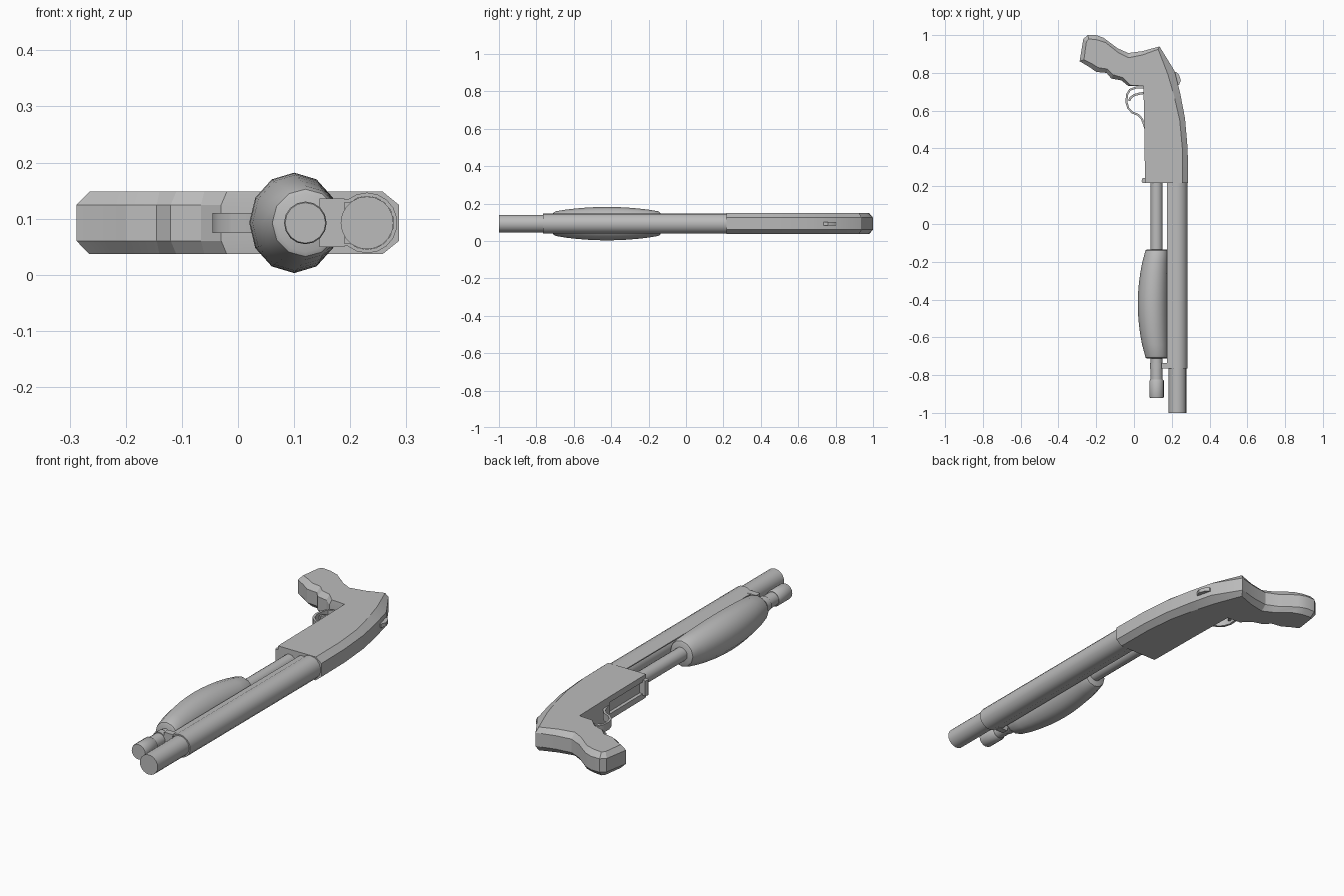
import bpy, bmesh, math
from mathutils import Vector

if "Cube" in bpy.data.objects:
    bpy.data.objects.remove(bpy.data.objects["Cube"])

ZC = 0.0925          # middle plane of the gun lying on its side
TUBE_X, BARREL_X = 0.12, 0.23

steel = bpy.data.materials.new("grey")
steel.diffuse_color = (0.5, 0.5, 0.5, 1)
steel.use_nodes = True
steel.node_tree.nodes["Principled BSDF"].inputs["Base Color"].default_value = steel.diffuse_color


def loft(name, rings, angle=35, edit=None):
    """Skin a list of equal-length rings and cap both ends."""
    bm = bmesh.new()
    vs = [[bm.verts.new(p) for p in r] for r in rings]
    n = len(vs[0])
    for a, b in zip(vs, vs[1:]):
        for i in range(n):
            j = (i + 1) % n
            bm.faces.new((a[i], a[j], b[j], b[i]))
    bm.faces.new(vs[0][::-1])
    bm.faces.new(vs[-1])
    bmesh.ops.recalc_face_normals(bm, faces=bm.faces)
    if edit:
        edit(bm)
    me = bpy.data.meshes.new(name)
    bm.to_mesh(me)
    bm.free()
    me.materials.append(steel)
    ob = bpy.data.objects.new(name, me)
    bpy.context.collection.objects.link(ob)
    bpy.ops.object.select_all(action='DESELECT')
    ob.select_set(True)
    bpy.context.view_layer.objects.active = ob
    bpy.ops.object.shade_smooth_by_angle(angle=math.radians(angle))
    return ob


def plate(name, pts, half):
    """Side profile (x, y) given a thickness about the middle plane."""
    return loft(name, [[(x, y, ZC + s * half) for x, y in pts] for s in (-1, 1)])


def turned(name, sections, sides):
    """Round part along y; sections are (y, centre x, radius x, radius z)."""
    rings = []
    for y, cx, rx, rz in sections:
        rings.append([(cx + rx * math.cos(2 * math.pi * i / sides), y,
                       ZC + rz * math.sin(2 * math.pi * i / sides)) for i in range(sides)])
    return loft(name, rings)


def ribbon(name, path, thick, half):
    """Bent strip following a path in the side profile."""
    pts = [Vector(p) for p in path]
    left, right = [], []
    for i, p in enumerate(pts):
        t = (pts[min(i + 1, len(pts) - 1)] - pts[max(i - 1, 0)]).normalized()
        nrm = Vector((-t.y, t.x)) * thick / 2
        left.append(p + nrm)
        right.append(p - nrm)
    return plate(name, [tuple(p) for p in left + right[::-1]], half)


# Receiver and pistol grip: outline x, y and its chamfered edge x, y
outline = [
    (.06, .217, .06, .217), (.287, .217, .258, .217), (.284, .40, .256, .40),
    (.27, .56, .242, .55), (.245, .69, .212, .68), (.215, .81, .18, .79),
    (.135, .94, .128, .925), (.045, .915, .045, .895), (-.03, .905, -.03, .88),
    (-.087, .93, -.08, .905), (-.16, .985, -.15, .96), (-.20, 1.0, -.195, .975),
    (-.245, 1.0, -.24, .98), (-.268, .98, -.252, .965), (-.288, .862, -.265, .87),
    (-.235, .83, -.225, .85), (-.20, .805, -.19, .828), (-.145, .80, -.14, .82),
    (-.12, .77, -.11, .79), (-.066, .76, -.06, .775), (-.03, .73, -.02, .735),
    (.05, .73, .05, .73), (.055, .50, .055, .50), (.058, .24, .058, .24)]
outer = [(p[0], p[1]) for p in outline]
inner = [(p[2], p[3]) for p in outline]


def loading_port(bm):
    # sink the middle strip of the receiver's underside
    for f in list(bm.faces):
        c = f.calc_center_median()
        if len(f.verts) == 4 and c.x < .06 and .3 < c.y < .45 and abs(c.z - ZC) < .01:
            bmesh.ops.inset_individual(bm, faces=[f], thickness=.006)
            bmesh.ops.inset_individual(bm, faces=[f], thickness=.001, depth=-.015)


loft("receiver_and_grip",
     [[(x, y, ZC + dz) for x, y in pts]
      for pts, dz in ((inner, -.0555), (outer, -.032), (outer, .032), (inner, .0555))],
     angle=25, edit=loading_port)

# Lip at the front of the loading port
plate("port_lip", [(.07, .218), (.045, .218), (.04, .228), (.045, .243), (.07, .243)], .036)

# Safety button on the back of the receiver
plate("safety_button", [(.205, .735), (.238, .735), (.248, .76), (.238, .79),
                        (.222, .805), (.19, .805)], .009)

# Trigger guard and trigger
ribbon("trigger_guard", [(.06, .722), (.01, .722), (-.022, .71), (-.037, .685), (-.04, .645),
                         (-.03, .612), (-.008, .59), (.022, .578), (.043, .555), (.06, .505)],
       .011, .018)
ribbon("trigger", [(.06, .695), (.03, .69), (0, .682), (-.018, .668), (-.026, .652)], .012, .009)

# Barrel
turned("barrel", [(-1, BARREL_X, .047, .047), (.23, BARREL_X, .047, .047)], 20)

# Sleeve around the barrel, open towards the magazine tube
arc = [math.radians(-130 + 20 * i) for i in range(14)]


def sleeve_curve(r, leg):
    return ([(.176, -leg)] + [(BARREL_X + r * math.cos(a), r * math.sin(a)) for a in arc]
            + [(.176, leg)])


section = sleeve_curve(.054, .042) + sleeve_curve(.0475, .037)[::-1]
loft("barrel_sleeve", [[(x, y, ZC + z) for x, z in section] for y in (-.765, .22)])

# Magazine tube with end cap
turned("magazine_tube", [(-.84, TUBE_X, .032, .032), (.23, TUBE_X, .032, .032)], 16)
turned("magazine_cap", [(y, TUBE_X, r, r) for y, r in
                        ((-.92, .036), (-.915, .038), (-.83, .038), (-.824, .034))], 16)

# Clamp joining tube and barrel
turned("clamp_ring", [(-.765, TUBE_X, .036, .036), (-.735, TUBE_X, .036, .036)], 16)
plate("clamp_bridge", [(.145, -.765), (.19, -.765), (.19, -.735), (.145, -.735)], .043)

# Pump handle: bulged body with rounded ends
sections = [(-.712, TUBE_X, .052, .052), (-.708, TUBE_X, .059, .060)]
for i in range(11):
    t = i / 10
    b = math.sin(math.pi * t) ** 0.8
    sections.append((-.695 + .545 * t, TUBE_X - .02 * b, .062 + .018 * b, .066 + .0235 * b))
sections += [(-.139, TUBE_X, .059, .060), (-.135, TUBE_X, .052, .052)]
turned("pump_handle", sections, 12)
